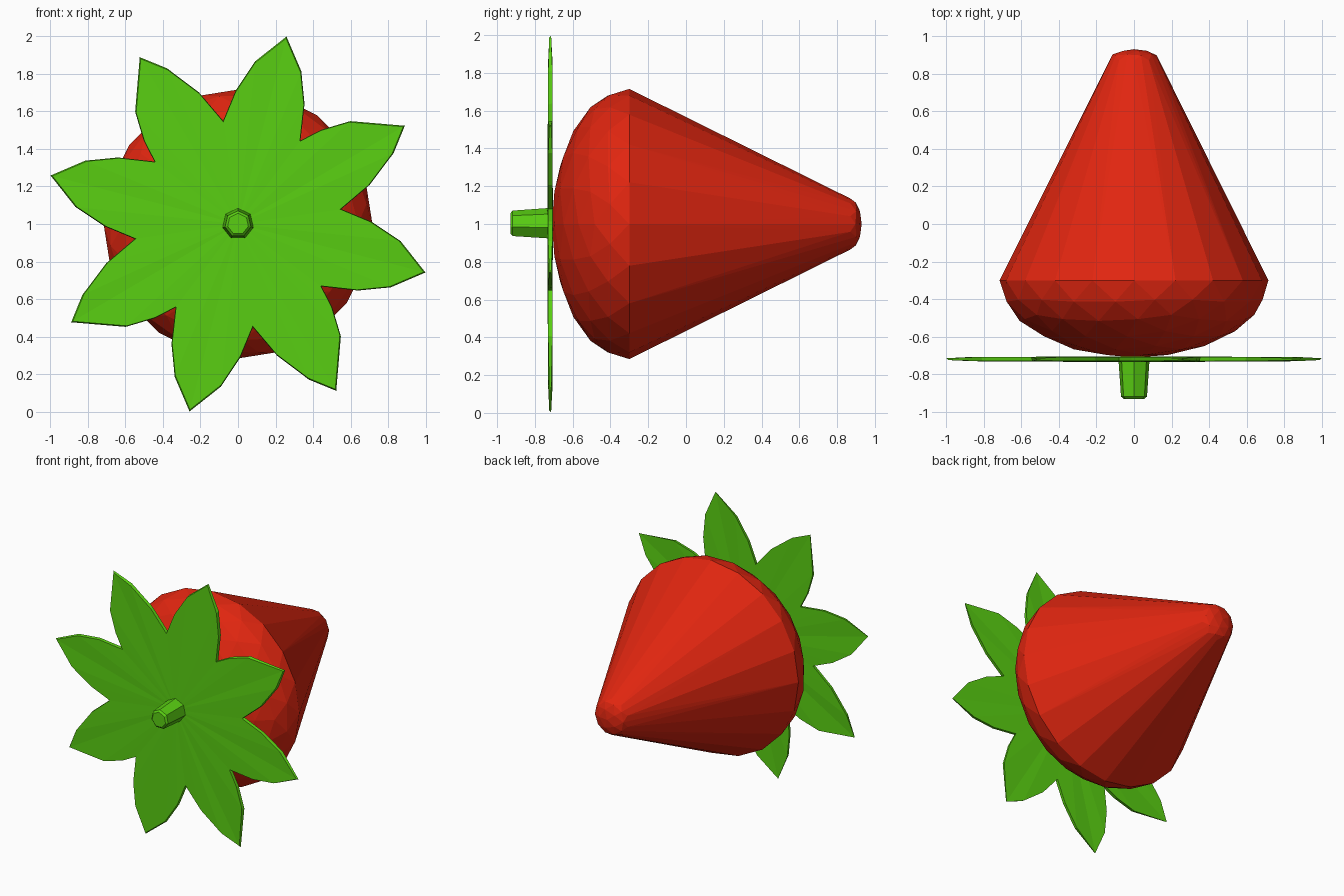
import bpy, bmesh
from math import sin, cos, radians
from mathutils import Matrix, Vector

cube = bpy.data.objects.get("Cube")
if cube:
    bpy.data.objects.remove(cube)


def material(name, rgb):
    m = bpy.data.materials.new(name)
    m.use_nodes = True
    m.diffuse_color = (*rgb, 1)
    m.node_tree.nodes["Principled BSDF"].inputs["Base Color"].default_value = (*rgb, 1)
    return m


red = material("berry red", (0.75, 0.019, 0.005))
green = material("leaf green", (0.10, 0.62, 0.006))


def finish(bm, name, mat):
    bmesh.ops.recalc_face_normals(bm, faces=bm.faces)
    mesh = bpy.data.meshes.new(name)
    bm.to_mesh(mesh)
    bm.free()
    mesh.materials.append(mat)
    ob = bpy.data.objects.new(name, mesh)
    bpy.context.collection.objects.link(ob)
    return ob


TO_FRONT = Matrix.Rotation(radians(90), 4, 'X')   # local +z points to -y


def dome(bm, level, radius, depth, y, flip=1):
    """Half of a faceted ball, squashed along y; flip=-1 faces the back."""
    made = bmesh.ops.create_icosphere(bm, subdivisions=level, radius=1)["verts"]
    bmesh.ops.delete(bm, geom=[v for v in made if v.co.z < -0.01], context='VERTS')
    for v in [v for v in made if v.is_valid]:
        p = TO_FRONT @ v.co
        v.co = (p.x * radius, y + p.y * depth * flip, 1 + p.z * radius)


# Fruit: wide dome and small tip wrapped in one faceted skin
bm = bmesh.new()
dome(bm, 3, 0.715, 0.41, -0.30)
dome(bm, 2, 0.135, 0.06, 0.87, -1)
bmesh.ops.delete(bm, geom=list(bm.edges), context='EDGES_FACES')
bmesh.ops.convex_hull(bm, input=list(bm.verts))
finish(bm, "berry_body", red)

# Leaf crown: eight pointed leaves, two alternating outlines (angle, radius)
leaf_a = [(-22.3, .555), (-14, .73), (-6, .91), (0, 1.03), (12, .81), (18, .67)]
leaf_b = [(-22.3, .555), (-14.5, .73), (-8, .88), (0, 1.03), (8.5, .87), (15.5, .71)]
outline = []
for i in range(8):
    for a, r in (leaf_b if i % 2 else leaf_a):
        outline.append((radians(30.5 + 45 * i + a), r))

bm = bmesh.new()


def rim(scale, y, tip_y):
    return [bm.verts.new((r * scale * cos(a), tip_y if r > 1 else y,
                          1 + r * scale * sin(a))) for a, r in outline]


front, back = rim(0.99, -0.73, -0.724), rim(1, -0.707, -0.714)
front_mid = bm.verts.new((0, -0.735, 1))
back_mid = bm.verts.new((0, -0.705, 1))
for i, v in enumerate(front):
    j = (i + 1) % len(front)
    bm.faces.new((front_mid, v, front[j]))
    bm.faces.new((back_mid, back[j], back[i]))
    bm.faces.new((v, back[i], back[j], front[j]))
finish(bm, "leaf_crown", green)

# Stem: short tapered peg with a bevelled end
bm = bmesh.new()
bmesh.ops.create_cone(bm, cap_ends=True, segments=7, radius1=0.085,
                      radius2=0.07, depth=0.21,
                      matrix=Matrix.Translation(Vector((0, -0.825, 1))) @ TO_FRONT)
end = [e for e in bm.edges if all(v.co.y < -0.9 for v in e.verts)]
bmesh.ops.bevel(bm, geom=end, offset=0.012, segments=1, affect='EDGES')
finish(bm, "stem", green)
